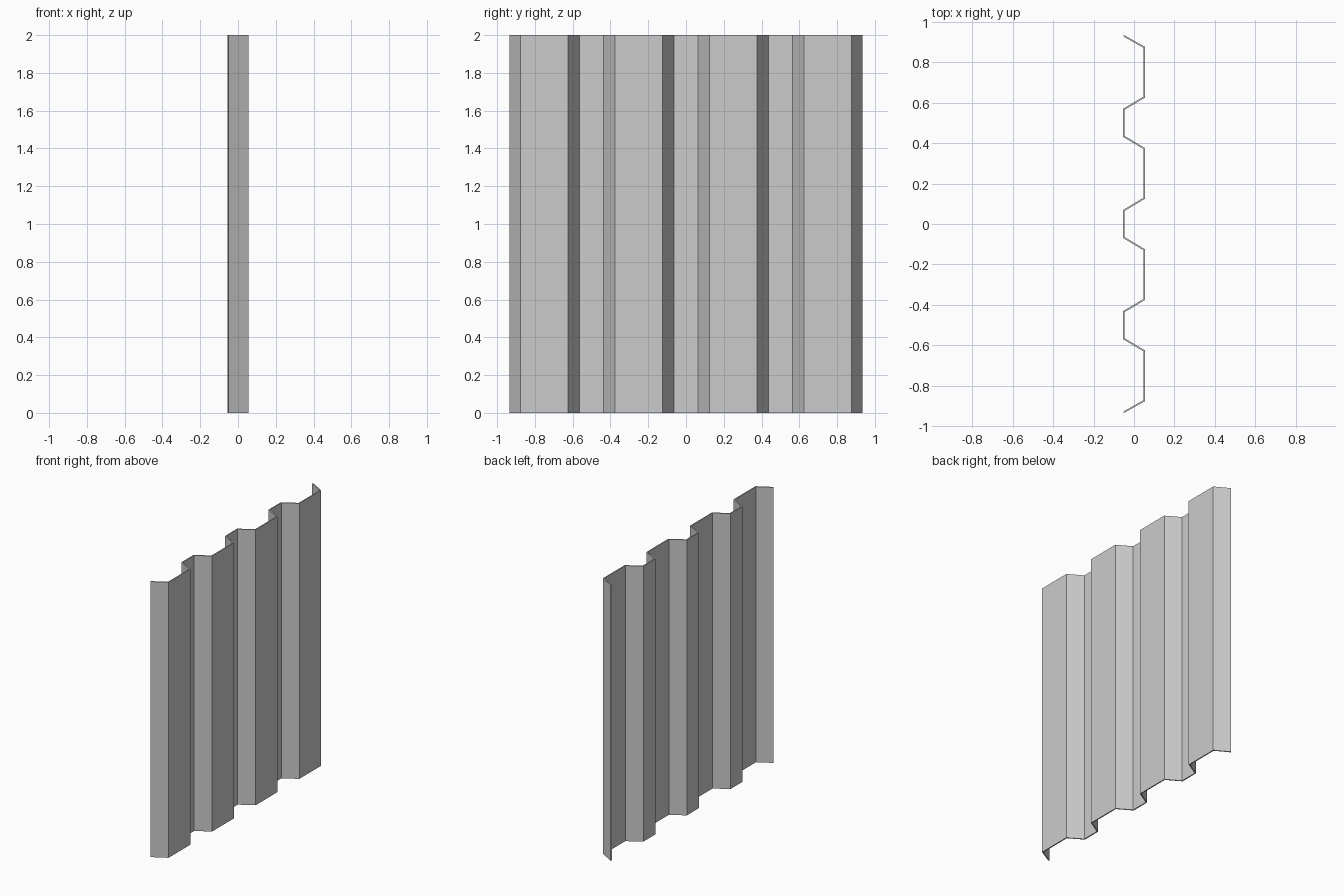
import bpy

if "Cube" in bpy.data.objects:
    bpy.data.objects.remove(bpy.data.objects["Cube"])

HEIGHT = 2.0
THICK = 0.008
DEPTH = 0.051        # half depth of the corrugation
RIDGE = 0.1227       # half width of a front flat
SLOPE = 0.0608       # width taken by each slanted web

# Trapezoidal profile: four ridges at +x, valleys at -x between them
profile = []
for i in range(4):
    c = -0.75 + 0.5 * i
    first, last = i == 0, i == 3
    profile += [
        (-DEPTH, c - RIDGE - SLOPE + (0.003 if first else 0)),
        (DEPTH, c - RIDGE),
        (DEPTH, c + RIDGE),
        (-DEPTH, c + RIDGE + SLOPE - (0.003 if last else 0)),
    ]

# Folded sheet standing on the ground
verts = [(x, y, z) for z in (0, HEIGHT) for x, y in profile]
n = len(profile)
faces = [(i, i + 1, n + i + 1, n + i) for i in range(n - 1)]
mesh = bpy.data.meshes.new("corrugated_sheet")
mesh.from_pydata(verts, [], faces)
mesh.update()
sheet = bpy.data.objects.new("corrugated_sheet", mesh)
bpy.context.collection.objects.link(sheet)

# Metal thickness, centred on the profile
solid = sheet.modifiers.new("thickness", 'SOLIDIFY')
solid.thickness = THICK
solid.offset = 0
solid.use_even_offset = True
